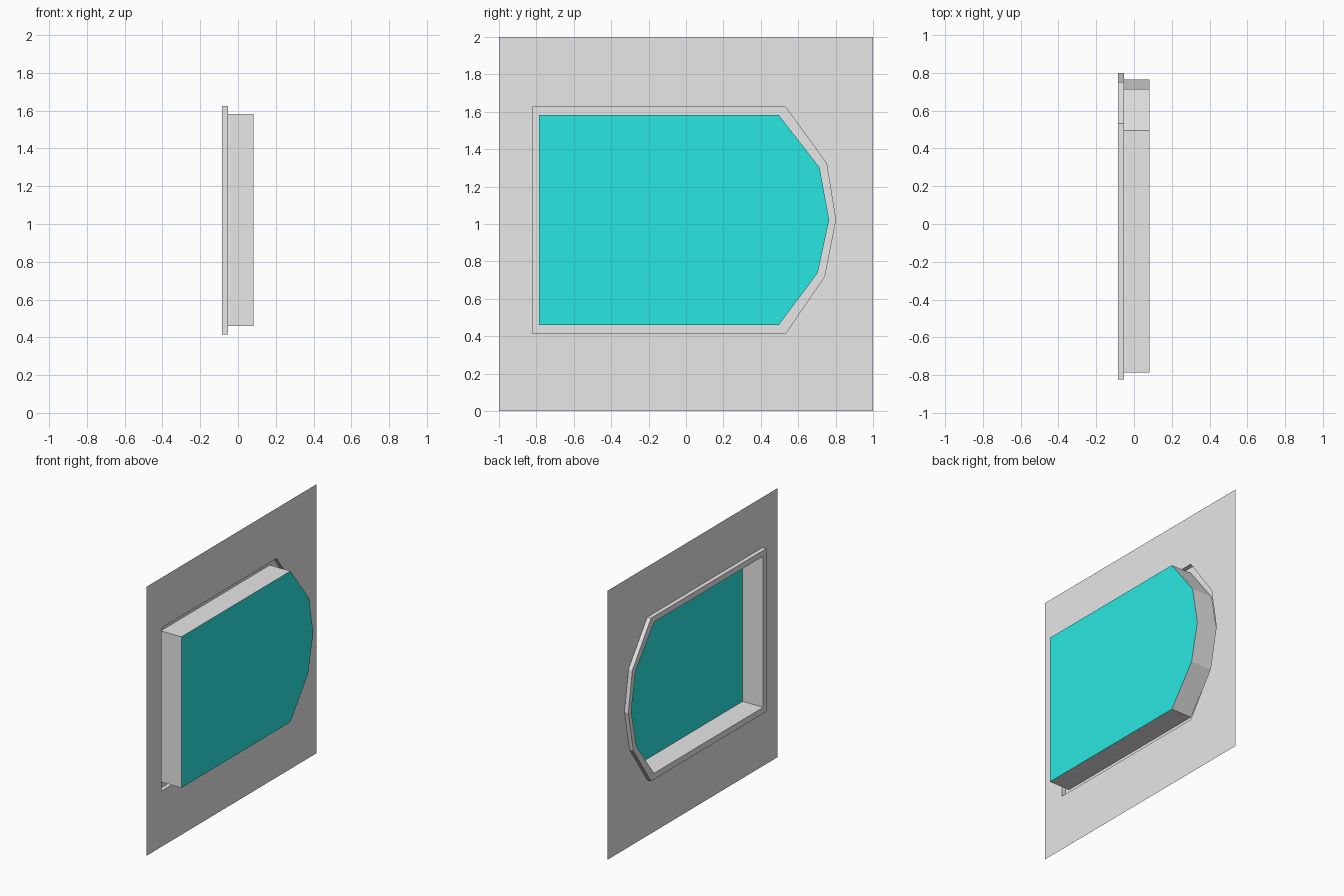
import bpy
import bmesh

cube = bpy.data.objects.get("Cube")
if cube:
    bpy.data.objects.remove(cube, do_unlink=True)


def make_material(name, color):
    mat = bpy.data.materials.new(name)
    mat.use_nodes = True
    mat.diffuse_color = color
    mat.node_tree.nodes["Principled BSDF"].inputs["Base Color"].default_value = color
    return mat


grey = make_material("light grey", (0.8, 0.8, 0.8, 1))
teal = make_material("teal", (0.022, 0.8, 0.75, 1))

# Depths along x
BACK, PANEL, FRONT = -0.085, -0.054, 0.083

# Matching seven-point outlines (y, z), counter-clockwise seen from +x
inner = [(-0.785, 0.46), (0.496, 0.46), (0.704, 0.738), (0.765, 1.023),
         (0.714, 1.302), (0.496, 1.583), (-0.785, 1.583)]
outer = [(-0.822, 0.414), (0.532, 0.414), (0.74, 0.719), (0.8, 1.023),
         (0.751, 1.324), (0.532, 1.626), (-0.822, 1.626)]
border = [(-1, 0), (1, 0), (1, 0.719), (1, 1.023), (1, 1.324), (1, 2), (-1, 2)]


def make_part(name, mat, loops, cap=False):
    """Bridge successive (outline, x) loops, optionally closing the last."""
    bm = bmesh.new()
    rings = [[bm.verts.new((x, y, z)) for y, z in outline] for outline, x in loops]
    for a, b in zip(rings, rings[1:]):
        for i in range(len(a)):
            j = (i + 1) % len(a)
            bm.faces.new((a[i], a[j], b[j], b[i]))
    if cap:
        bm.faces.new(rings[-1])
    mesh = bpy.data.meshes.new(name)
    bm.to_mesh(mesh)
    bm.free()
    mesh.materials.append(mat)
    obj = bpy.data.objects.new(name, mesh)
    bpy.context.scene.collection.objects.link(obj)
    return obj


# Thin square sheet with the shaped opening
make_part("panel", grey, [(border, PANEL), (outer, PANEL)])
# Channel around the opening, raised on the back
make_part("rim", grey, [(outer, PANEL), (outer, BACK), (inner, BACK)])
# Hollow box walls standing out from the rim
make_part("box_walls", grey, [(inner, BACK), (inner, FRONT)])
# Coloured face closing the box
make_part("box_face", teal, [(inner, FRONT)], cap=True)
